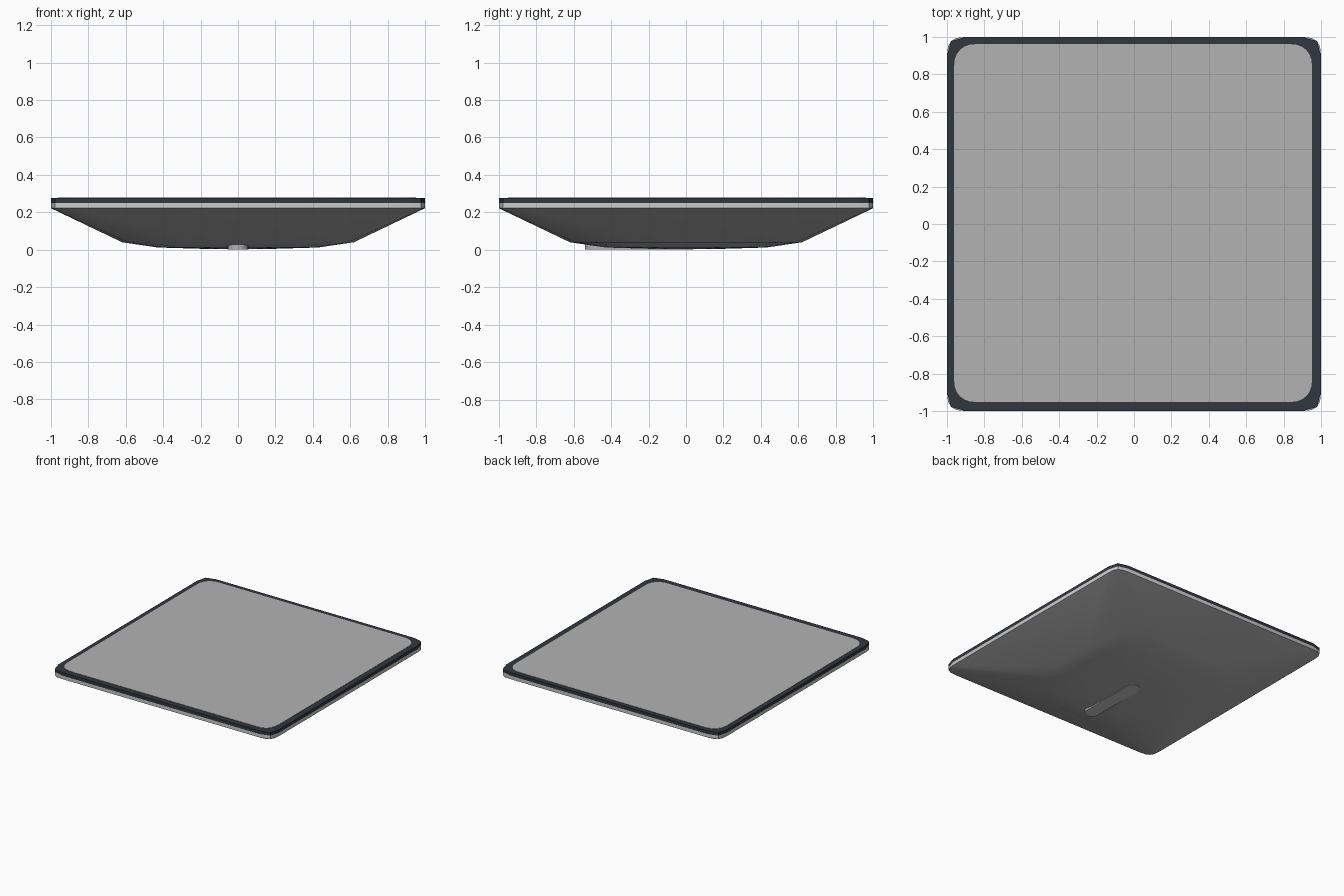
import bpy, bmesh, math

if "Cube" in bpy.data.objects:
    bpy.data.objects.remove(bpy.data.objects["Cube"])


def material(name, rgb):
    m = bpy.data.materials.new(name)
    m.diffuse_color = (*rgb, 1)
    m.use_nodes = True
    m.node_tree.nodes["Principled BSDF"].inputs["Base Color"].default_value = m.diffuse_color
    return m


BEZEL = material("dark blue grey", (0.031, 0.038, 0.050))
GREY = material("mid grey", (0.45, 0.45, 0.45))
SILVER = material("silver", (0.60, 0.60, 0.60))


def rounded_rect(hx, hy, r, seg, n=2.0, cx=0, cy=0):
    """Corner arcs of a rounded rectangle, counter-clockwise."""
    pts = []
    for q, (sx, sy) in enumerate([(1, 1), (-1, 1), (-1, -1), (1, -1)]):
        for i in range(seg + 1):
            a = math.pi / 2 * (q + i / seg)
            c, s = math.cos(a), math.sin(a)
            dx = math.copysign(abs(c) ** (2 / n), c) if abs(c) > 1e-6 else 0
            dy = math.copysign(abs(s) ** (2 / n), s) if abs(s) > 1e-6 else 0
            pts.append((cx + sx * (hx - r) + r * abs(dx) * 1.0 * sx,
                        cy + sy * (hy - r) + r * abs(dy) * 1.0 * sy))
    return pts


def loft(name, rings, mats, smooth=None):
    """Skin a stack of (outline, z) rings from low to high and cap both ends."""
    bm = bmesh.new()
    loops = [[bm.verts.new((x, y, z)) for x, y in pts] for pts, z in rings]
    for lo, hi in zip(loops, loops[1:]):
        n = len(lo)
        for i in range(n):
            j = (i + 1) % n
            bm.faces.new((lo[i], lo[j], hi[j], hi[i]))
    bm.faces.new(loops[0][::-1])
    bm.faces.new(loops[-1])
    bm.normal_update()
    me = bpy.data.meshes.new(name)
    bm.to_mesh(me)
    bm.free()
    ob = bpy.data.objects.new(name, me)
    bpy.context.collection.objects.link(ob)
    for m in mats:
        me.materials.append(m)
    if smooth:
        bpy.context.view_layer.objects.active = ob
        ob.select_set(True)
        bpy.ops.object.shade_smooth_by_angle(angle=math.radians(smooth))
        ob.select_set(False)
    return ob


edge = rounded_rect(1, 1, 0.1, 2, 2.8)

# Tapered back shell
loft("back_shell", [(rounded_rect(h, h, r, 4, n), z) for h, r, n, z in (
    (0.20, 0.19, 2.0, 0.005), (0.43, 0.36, 2.0, 0.012),
    (0.62, 0.42, 2.0, 0.040), (1.0, 0.1, 2.8, 0.222))], [GREY], 40)

# Silver side band and dark bezel
loft("side_band", [(edge, 0.222), (edge, 0.25)], [SILVER], 50)
loft("bezel", [(edge, 0.25), (edge, 0.276)], [BEZEL], 50)

# Screen plate, almost flush with the bezel
panel = rounded_rect(0.957, 0.957, 0.12, 6, 2.3, cx=-0.005, cy=0.005)
loft("screen", [(panel, 0.274), (panel, 0.278)], [GREY])

# Foot bar under the back: grey sides, silver sole
sole = rounded_rect(0.055, 0.29, 0.055, 6, cy=-0.25)
foot = loft("foot_bar", [(sole, 0.0), (sole, 0.05)], [GREY, SILVER], 40)
for f in foot.data.polygons:
    if f.normal.z < -0.5:
        f.material_index = 1
